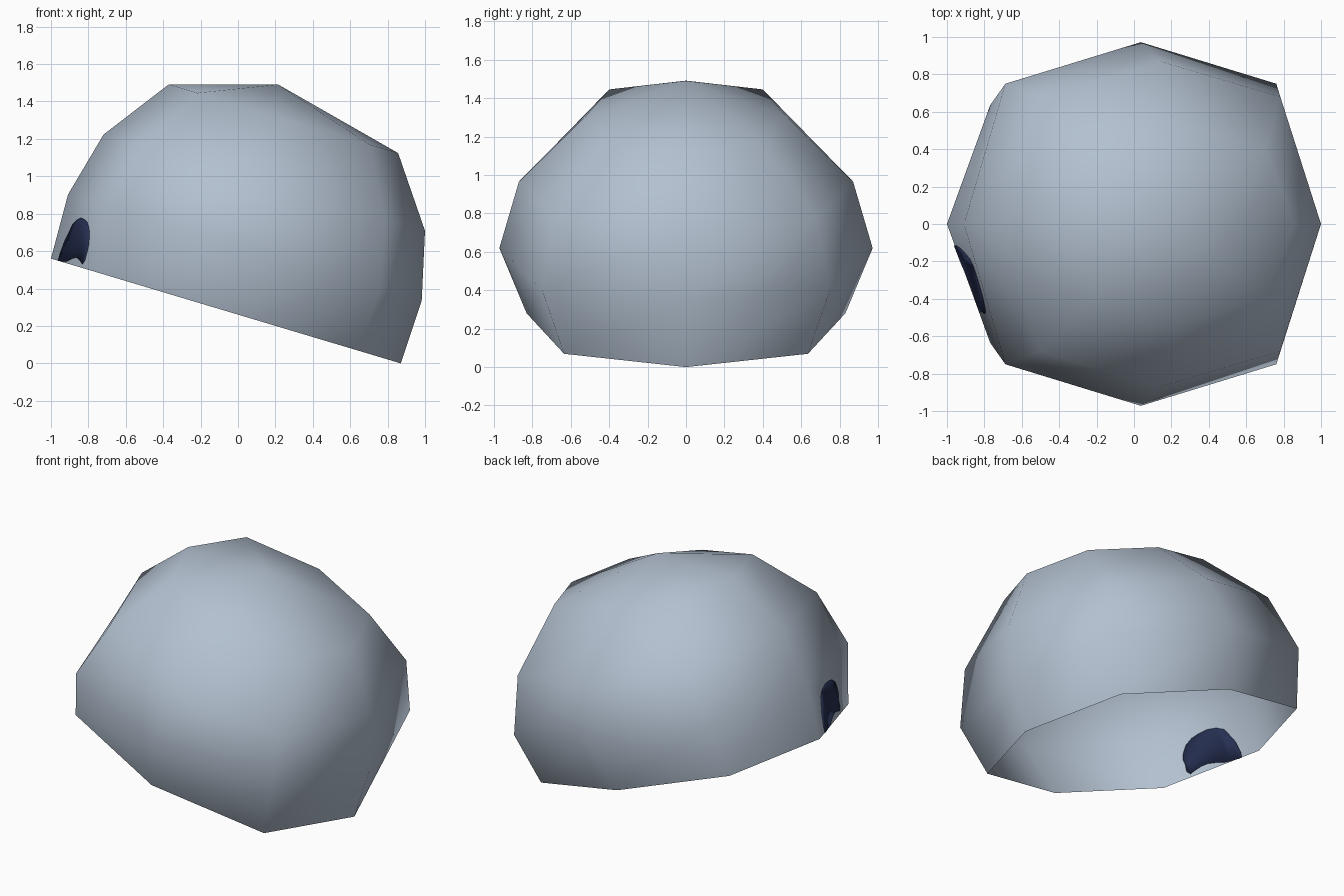
import bpy, bmesh
from mathutils import Vector

if "Cube" in bpy.data.objects:
    bpy.data.objects.remove(bpy.data.objects["Cube"])


def material(name, rgb):
    m = bpy.data.materials.new(name)
    m.diffuse_color = (*rgb, 1)
    m.use_nodes = True
    m.node_tree.nodes["Principled BSDF"].inputs["Base Color"].default_value = m.diffuse_color
    return m


def make_object(name, bm, mat):
    me = bpy.data.meshes.new(name)
    bm.to_mesh(me)
    bm.free()
    for p in me.polygons:
        p.use_smooth = True
    me.materials.append(mat)
    ob = bpy.data.objects.new(name, me)
    bpy.context.collection.objects.link(ob)
    return ob


shell_grey = material("pale_blue_grey", (0.45, 0.53, 0.63))
dark_navy = material("dark_navy", (0.019, 0.029, 0.085))


# The dome is built level in (u, y, v), then tilted down towards +x
def tilt(u, y, v):
    return Vector((-0.065 + 0.958 * u + 0.287 * v, y, 0.28 - 0.287 * u + 0.958 * v))


# Each ring: height, end half-length, corner (u, y), side half-width
RINGS = [
    (0.0, 0.976, 0.735, 0.635, 0.83),
    (0.354, 0.987, 0.756, 0.75, 0.972),
    (0.716, 0.897, 0.67, 0.68, 0.87),
    (1.073, 0.64, 0.48, 0.40, 0.52),
]

# Dome shell, open underneath
bm = bmesh.new()
rings = []
for v, end, cu, cy, side in RINGS:
    outline = [(end, 0), (cu, cy), (0, side), (-cu, cy),
               (-end, 0), (-cu, -cy), (0, -side), (cu, -cy)]
    rings.append([bm.verts.new(tilt(u, y, v)) for u, y in outline])
apex = bm.verts.new(tilt(-0.08, 0, 1.24))
for low, high in zip(rings, rings[1:]):
    for i in range(8):
        j = (i + 1) % 8
        bm.faces.new((low[i], low[j], high[j], high[i]))
for i in range(8):
    bm.faces.new((rings[-1][i], rings[-1][(i + 1) % 8], apex))
# Corners of the panel that carries the dark patch
A, B = rings[0][4].co.copy(), rings[0][5].co.copy()
D, C = rings[1][4].co.copy(), rings[1][5].co.copy()
# Split that panel along its B-D diagonal so the patch can follow it
panel = next(f for f in bm.faces
             if all(w in f.verts for w in (rings[0][4], rings[0][5], rings[1][5])))
bmesh.utils.face_split(panel, rings[0][5], rings[1][4])
make_object("dome_shell", bm, shell_grey)


# Dark arched patch: thin plate hugging both sides of the panel
def on_panel(s, t):
    if s + t <= 1:
        return A + s * (B - A) + t * (D - A)
    return C + (1 - s) * (D - C) + (1 - t) * (B - C)


# Position along the rim, lower edge, upper edge
PATCH = [(0.18, 0, 0.1), (0.21, 0, 0.32), (0.29, 0.01, 0.6), (0.36, 0.03, 0.68),
         (0.435, 0.08, 0.72), (0.52, 0.12, 0.71), (0.59, 0.12, 0.68),
         (0.66, 0.09, 0.6), (0.71, 0.06, 0.48), (0.74, 0.12, 0.36)]
bm = bmesh.new()
columns = []
for s, lo, hi in PATCH:
    mid = min(max(1 - s, lo), hi)
    columns.append([bm.verts.new(on_panel(s, t)) for t in (lo, mid, hi)])
for a, b in zip(columns, columns[1:]):
    for k in (0, 1):
        bm.faces.new((a[k], b[k], b[k + 1], a[k + 1]))
bmesh.ops.remove_doubles(bm, verts=bm.verts[:], dist=0.0005)
patch = make_object("dark_patch", bm, dark_navy)
plate = patch.modifiers.new("plate", 'SOLIDIFY')
plate.thickness = 0.009
plate.offset = 0
